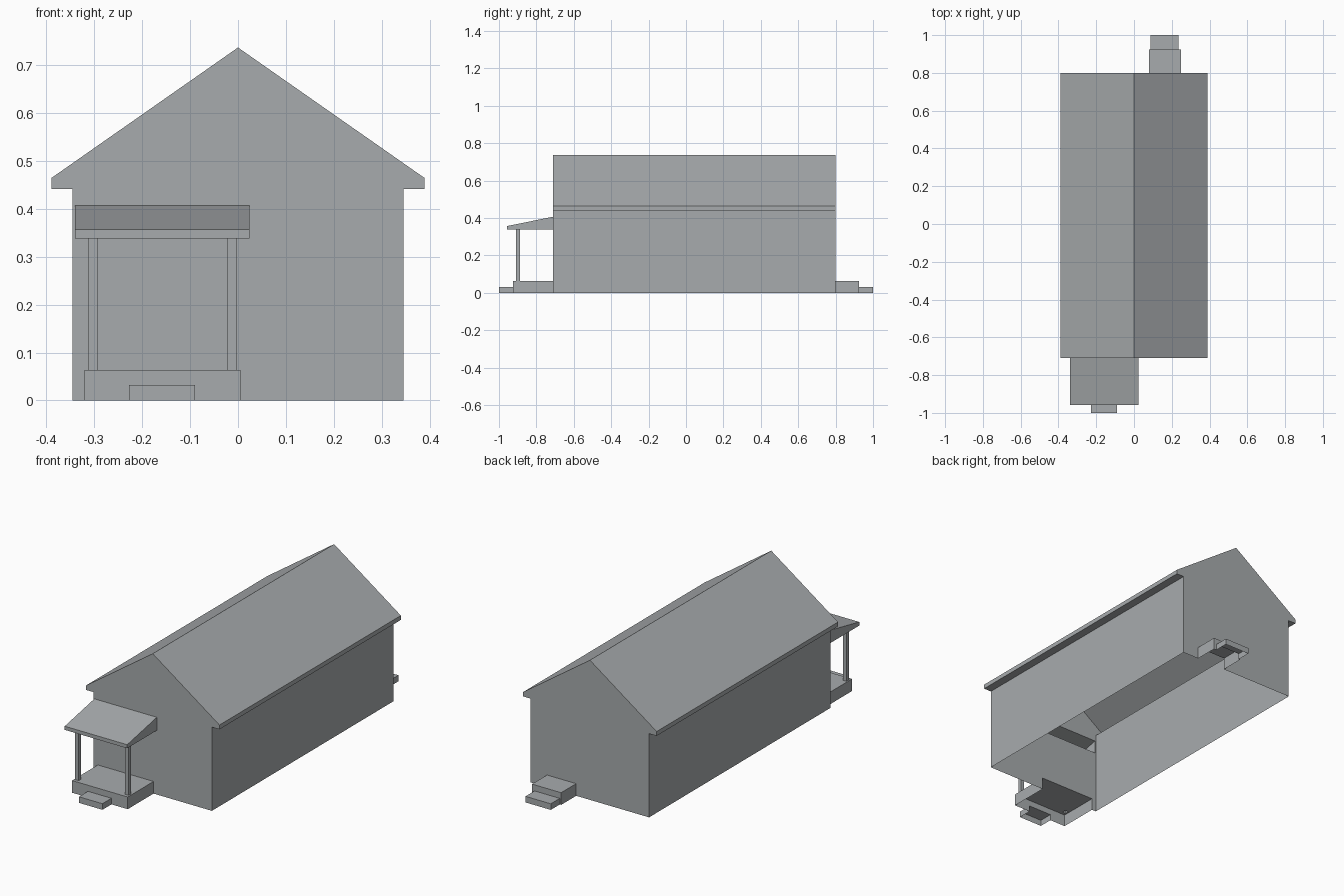
import bpy, bmesh
from mathutils import Vector

cube = bpy.data.objects.get("Cube")
if cube:
    bpy.data.objects.remove(cube, do_unlink=True)

grey = bpy.data.materials.new("cool_grey")
grey.use_nodes = True
tone = (0.39, 0.41, 0.42, 1)
grey.diffuse_color = tone
grey.node_tree.nodes["Principled BSDF"].inputs["Base Color"].default_value = tone

AXES = [Vector((1, 0, 0)), Vector((0, 1, 0)), Vector((0, 0, 1))]


def prism(points, axis, start, end):
    """Extrude a 2D outline along x (outline is y, z) or y (outline is x, z)."""
    bm = bmesh.new()
    place = (lambda a, z: (start, a, z)) if axis == 0 else (lambda a, z: (a, start, z))
    face = bm.faces.new([bm.verts.new(place(*p)) for p in points])
    moved = bmesh.ops.extrude_face_region(bm, geom=[face])["geom"]
    verts = [g for g in moved if isinstance(g, bmesh.types.BMVert)]
    bmesh.ops.translate(bm, verts=verts, vec=AXES[axis] * (end - start))
    bmesh.ops.recalc_face_normals(bm, faces=bm.faces[:])
    return bm


def box(x0, x1, y0, y1, z0, z1):
    return prism([(x0, z0), (x1, z0), (x1, z1), (x0, z1)], 1, y0, y1)


def on_plane(bm, axis, level):
    return [f for f in bm.faces if all(abs(v.co[axis] - level) < 1e-4 for v in f.verts)]


def open_side(bm, axis, level):
    """Remove the faces lying on one plane, leaving a thin open shell."""
    bmesh.ops.delete(bm, geom=on_plane(bm, axis, level), context="FACES")


def punch(bm, axis, level, spans):
    """Cut a rectangular opening, given as {axis: (low, high)}, in a flat side."""
    for a, limits in spans.items():
        for limit in limits:
            faces = on_plane(bm, axis, level)
            geom = faces + list({e for f in faces for e in f.edges}) \
                + list({v for f in faces for v in f.verts})
            bmesh.ops.bisect_plane(bm, geom=geom, plane_co=AXES[a] * limit, plane_no=AXES[a])
    hole = [f for f in on_plane(bm, axis, level)
            if all(lo < f.calc_center_median()[a] < hi for a, (lo, hi) in spans.items())]
    bmesh.ops.delete(bm, geom=hole, context="FACES")


def finish(bm, name):
    mesh = bpy.data.meshes.new(name)
    bm.to_mesh(mesh)
    bm.free()
    mesh.materials.append(grey)
    bpy.context.collection.objects.link(bpy.data.objects.new(name, mesh))


FRONT, BACK = -0.71, 0.80
FLOOR, STEP = 0.064, 0.032
PORCH_X, PORCH_STEP_X = (-0.32, 0.005), (-0.227, -0.09)
BACK_X, BACK_STEP_X = (0.08, 0.25), (0.088, 0.235)
CANOPY_X, CANOPY_LOW, CANOPY_HIGH = (-0.34, 0.024), 0.338, 0.407
PORCH_EDGE, BACK_EDGE = -0.925, 0.925
POSTS = {"right": (-0.313, -0.293), "left": (-0.023, -0.003)}
POST_Y = (-0.908, -0.887)

# House shell with gable roof and eaves, open underneath and into the porch
half = [(0.345, 0), (0.345, 0.441), (0.389, 0.441), (0.389, 0.464)]
outline = half + [(0, 0.736)] + [(-x, z) for x, z in reversed(half)]
house = prism(outline, 1, FRONT, BACK)
open_side(house, 2, 0)
punch(house, 1, FRONT, {2: (CANOPY_LOW, CANOPY_HIGH), 0: CANOPY_X})
punch(house, 1, FRONT, {2: (-0.01, FLOOR), 0: PORCH_X})
punch(house, 1, BACK, {2: (-0.01, FLOOR), 0: BACK_X})
finish(house, "house_shell")

# Porch floor
floor = box(*PORCH_X, PORCH_EDGE, FRONT, 0, FLOOR)
open_side(floor, 2, 0)
open_side(floor, 1, FRONT)
punch(floor, 1, PORCH_EDGE, {2: (-0.01, STEP), 0: PORCH_STEP_X})

# Porch roof with a sloping top
canopy = prism([(-0.957, CANOPY_LOW), (FRONT, CANOPY_LOW),
                (FRONT, CANOPY_HIGH), (-0.957, 0.357)], 0, *CANOPY_X)
open_side(canopy, 1, FRONT)

# Posts between the porch floor and roof
for side, span in POSTS.items():
    post = box(*span, *POST_Y, FLOOR, CANOPY_LOW)
    open_side(post, 2, FLOOR)
    open_side(post, 2, CANOPY_LOW)
    finish(post, side + "_porch_post")
    punch(floor, 2, FLOOR, {0: span, 1: POST_Y})
    punch(canopy, 2, CANOPY_LOW, {0: span, 1: POST_Y})
finish(floor, "porch_floor")
finish(canopy, "porch_roof")

# Front step
step = box(*PORCH_STEP_X, -1, PORCH_EDGE, 0, STEP)
open_side(step, 2, 0)
open_side(step, 1, PORCH_EDGE)
finish(step, "front_step")

# Back landing and step
landing = box(*BACK_X, BACK, BACK_EDGE, 0, FLOOR)
open_side(landing, 2, 0)
open_side(landing, 1, BACK)
punch(landing, 1, BACK_EDGE, {2: (-0.01, STEP), 0: BACK_STEP_X})
finish(landing, "back_landing")
step = box(*BACK_STEP_X, BACK_EDGE, 1, 0, STEP)
open_side(step, 2, 0)
open_side(step, 1, BACK_EDGE)
finish(step, "back_step")
